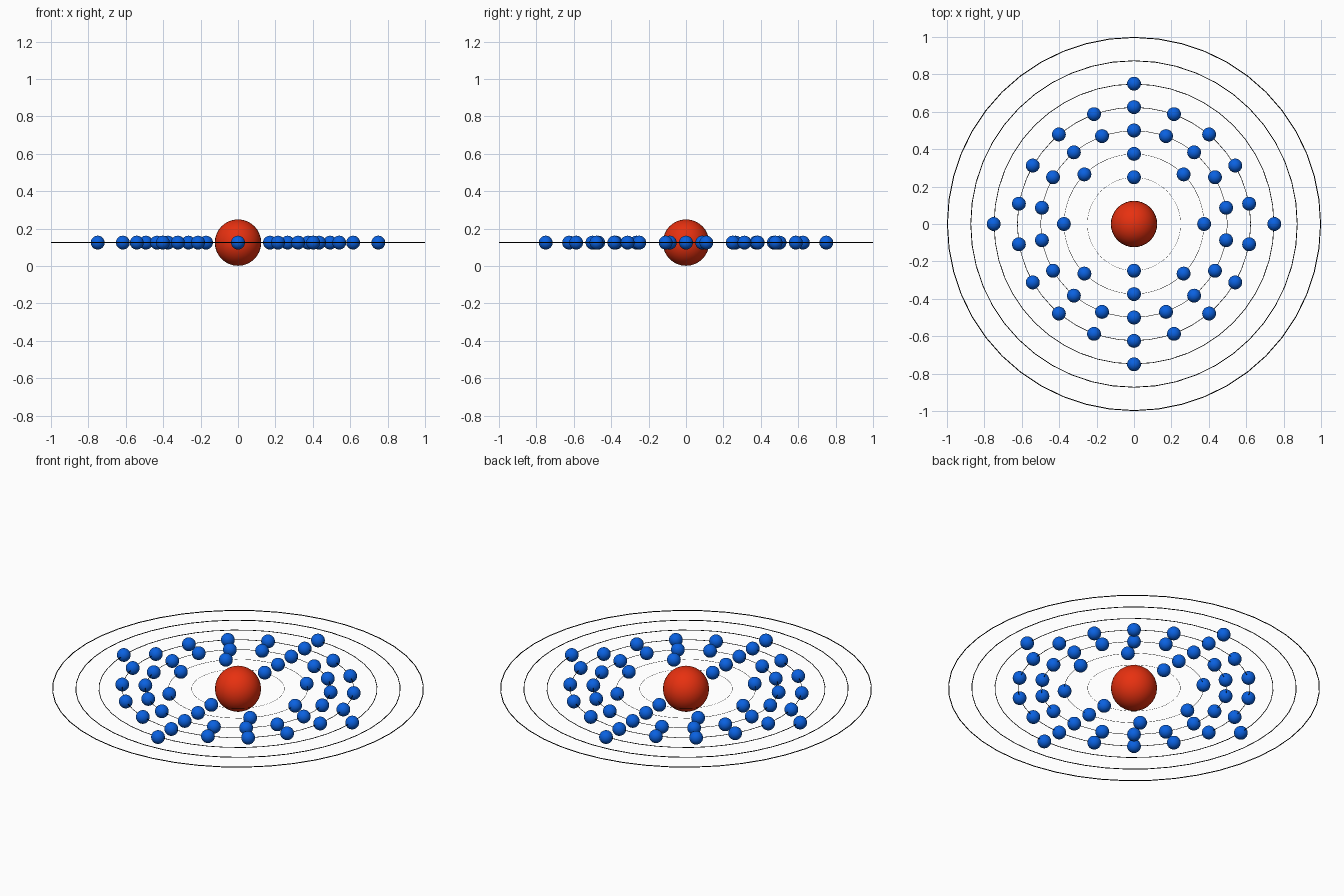
import bpy
from math import sin, cos, pi

if "Cube" in bpy.data.objects:
    bpy.data.objects.remove(bpy.data.objects["Cube"])

Z = 0.125          # height of the orbit plane
STEP = 0.125       # spacing between shells
SHELLS = [2, 8, 18, 18, 4, 0, 0]   # electrons on each ring, inner to outer


def material(name, color):
    m = bpy.data.materials.new(name)
    m.diffuse_color = color
    m.use_nodes = True
    m.node_tree.nodes["Principled BSDF"].inputs["Base Color"].default_value = m.diffuse_color
    return m


red = material("nucleus_red", (0.8, 0.03, 0.005, 1))
blue = material("electron_blue", (0.003, 0.12, 0.75, 1))
black = material("orbit_black", (0.0, 0.0, 0.0, 1))


def finish(name, mat):
    ob = bpy.context.object
    ob.name = name
    ob.data.materials.append(mat)
    bpy.ops.object.shade_smooth()
    return ob


# Central nucleus
bpy.ops.mesh.primitive_uv_sphere_add(segments=32, ring_count=16, radius=0.124, location=(0, 0, Z))
finish("nucleus", red)

# One electron, whose mesh is shared by all the others
bpy.ops.mesh.primitive_uv_sphere_add(segments=32, ring_count=16, radius=0.037)
master = finish("electron", blue)
electron_mesh = master.data
bpy.data.objects.remove(master)

for i, count in enumerate(SHELLS, start=1):
    r = (i + 1) * STEP
    # Thin orbit ring, thicker as the orbit grows
    tube = 0.0025 * r
    bpy.ops.mesh.primitive_torus_add(major_segments=48, minor_segments=12,
                                     major_radius=r - tube, minor_radius=tube,
                                     location=(0, 0, Z))
    finish(f"orbit_ring_{i}", black)
    # Electrons spread evenly, starting at the back
    for k in range(count):
        a = pi / 2 + 2 * pi * k / count
        e = bpy.data.objects.new(f"electron_{i}_{k + 1}", electron_mesh)
        e.location = (r * cos(a), r * sin(a), Z)
        bpy.context.collection.objects.link(e)
